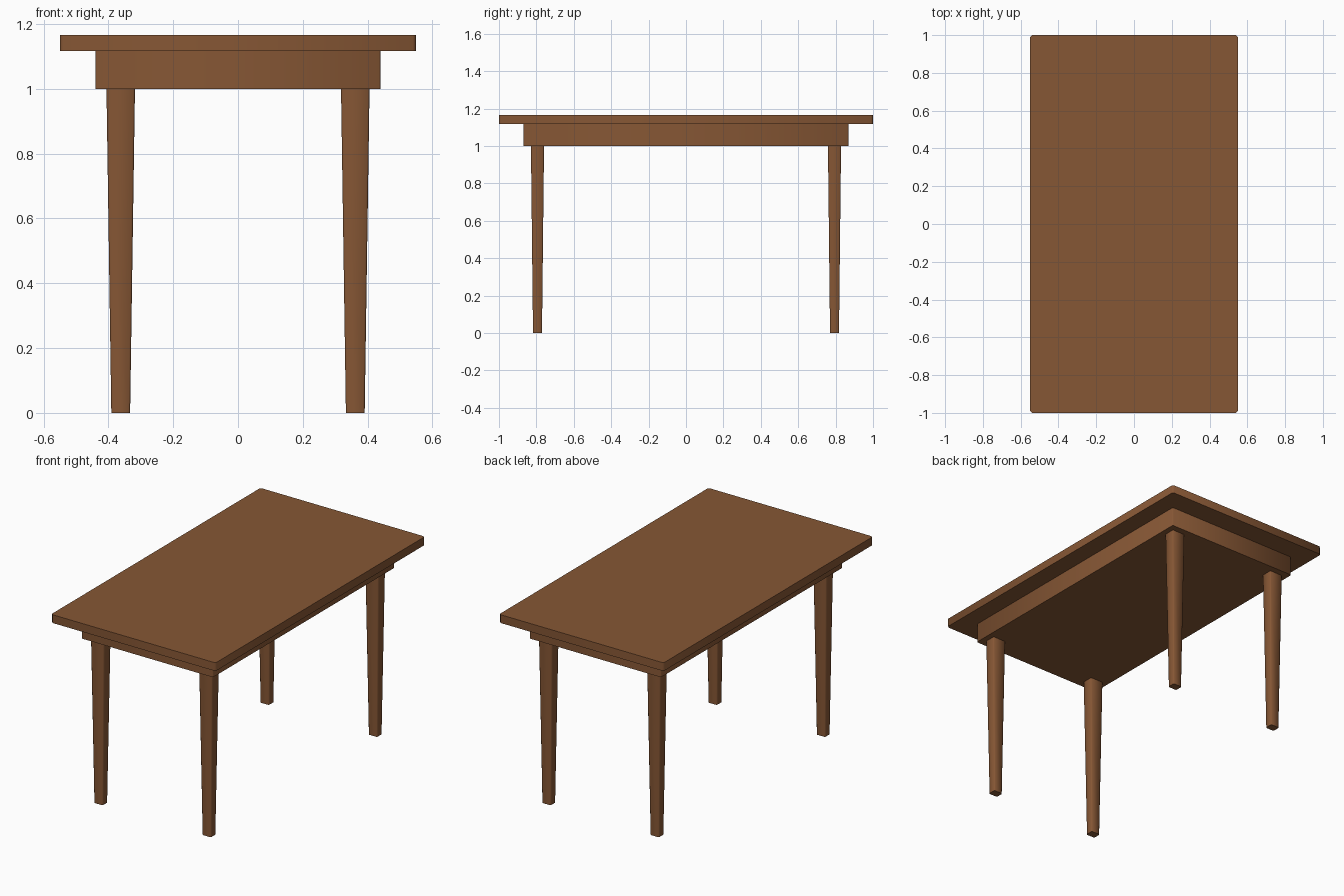
import bpy, bmesh, math

if "Cube" in bpy.data.objects:
    bpy.data.objects.remove(bpy.data.objects["Cube"])

# One brown wood colour for the whole table
wood = bpy.data.materials.new("brown wood")
wood.diffuse_color = (0.24, 0.095, 0.035, 1)
wood.use_nodes = True
wood.node_tree.nodes["Principled BSDF"].inputs["Base Color"].default_value = wood.diffuse_color


def tapered_block(name, centre, z0, z1, bottom, top, chamfer):
    """Block with half sizes bottom/top and chamfered upright corners."""
    bm = bmesh.new()
    bmesh.ops.create_cube(bm, size=2)
    for v in bm.verts:
        hx, hy = top if v.co.z > 0 else bottom
        v.co = (v.co.x * hx, v.co.y * hy, z1 if v.co.z > 0 else z0)
    upright = [e for e in bm.edges
               if abs(e.verts[0].co.z - e.verts[1].co.z) > 1e-4]
    bmesh.ops.bevel(bm, geom=upright, offset=chamfer, offset_type='OFFSET',
                    segments=1, affect='EDGES')
    bmesh.ops.recalc_face_normals(bm, faces=bm.faces)
    mesh = bpy.data.meshes.new(name)
    bm.to_mesh(mesh)
    bm.free()
    mesh.materials.append(wood)
    obj = bpy.data.objects.new(name, mesh)
    obj.location = (centre[0], centre[1], 0)
    bpy.context.collection.objects.link(obj)
    # Smooth round the chamfers, sharp at top and bottom rims
    bpy.ops.object.select_all(action='DESELECT')
    obj.select_set(True)
    bpy.context.view_layer.objects.active = obj
    bpy.ops.object.shade_smooth_by_angle(angle=math.radians(50))
    return obj


# Table top and the solid apron below it
tapered_block("table_top", (0, 0), 1.117, 1.167, (0.55, 1.0), (0.55, 1.0), 0.01)
tapered_block("apron", (0, 0), 1.0, 1.117, (0.44, 0.868), (0.44, 0.868), 0.005)

# Four legs, narrowing towards the floor
for y, end in ((-0.794, "front"), (0.794, "back")):
    for x, side in ((-0.362, "left"), (0.362, "right")):
        tapered_block(f"{end}_{side}_leg", (x, y), 0, 1.0,
                      (0.029, 0.024), (0.044, 0.035), 0.005)
